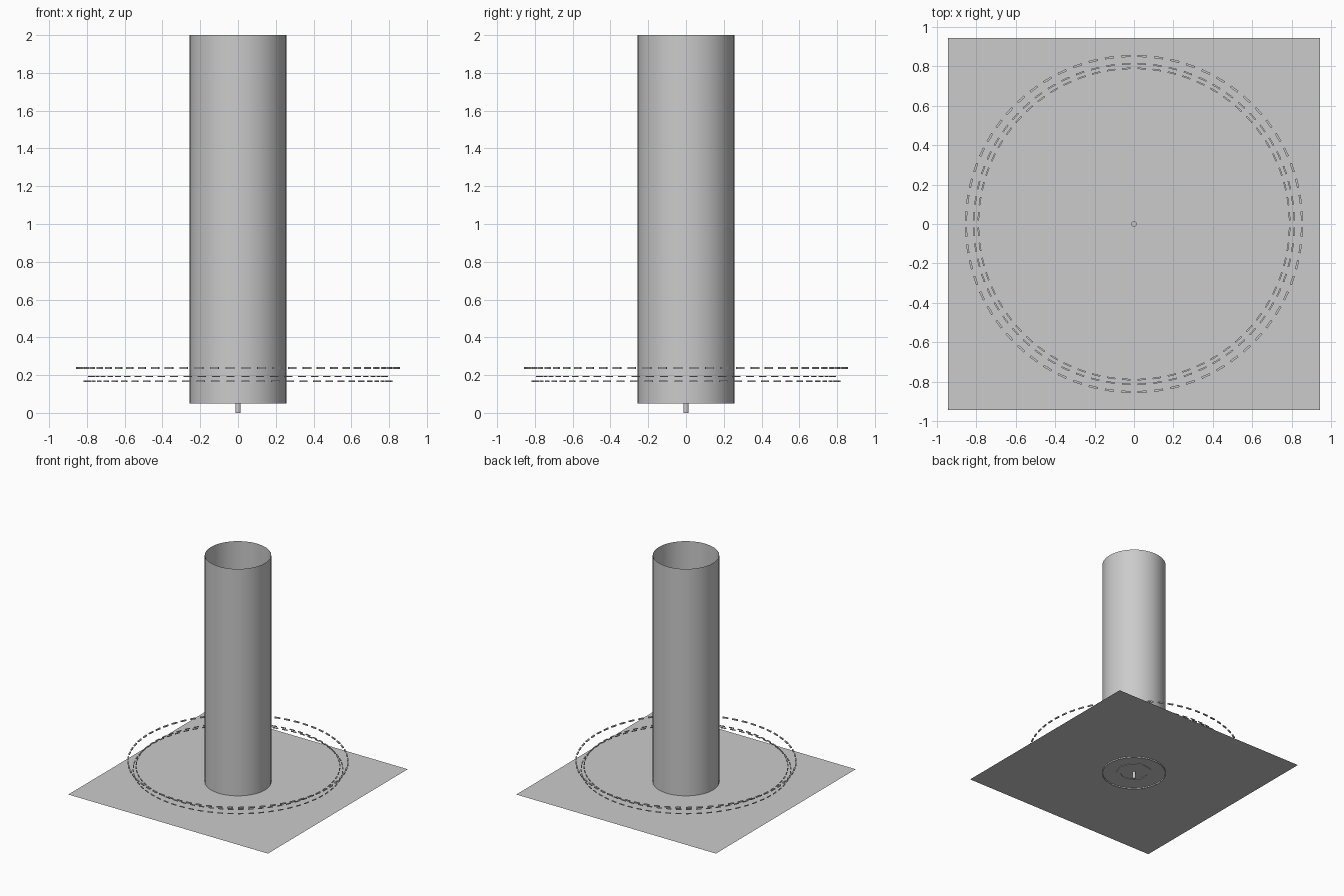
import bpy, bmesh
from math import sin, cos, pi

if "Cube" in bpy.data.objects:
    bpy.data.objects.remove(bpy.data.objects["Cube"])


def make(name, verts, faces, smooth=False):
    me = bpy.data.meshes.new(name)
    me.from_pydata(verts, [], faces)
    ob = bpy.data.objects.new(name, me)
    bpy.context.collection.objects.link(ob)
    if smooth:
        for p in me.polygons:
            p.use_smooth = True
    return ob


def lathe(name, profile, n, start=0.0, closed=False, smooth=False):
    """Revolve (radius, z) points around the z axis."""
    verts = [(r * cos(start + 2 * pi * i / n), r * sin(start + 2 * pi * i / n), z)
             for i in range(n) for r, z in profile]
    m = len(profile)
    faces = [(i * m + j, ((i + 1) % n) * m + j,
              ((i + 1) % n) * m + (j + 1) % m, i * m + (j + 1) % m)
             for i in range(n) for j in range(m if closed else m - 1)]
    return make(name, verts, faces, smooth)


def dashed_ring(name, radius, z, width, height, count=64, fill=0.55):
    """Ring of short box-shaped dashes."""
    verts, faces = [], []
    step = 2 * pi / count
    for i in range(count):
        b = len(verts)
        for a in (i * step + step * (1 - fill) / 2, i * step + step * (1 + fill) / 2):
            for r, h in ((-1, -1), (1, -1), (1, 1), (-1, 1)):
                rr = radius + r * width / 2
                verts.append((rr * cos(a), rr * sin(a), z + h * height / 2))
        faces += [(b, b + 1, b + 2, b + 3), (b + 7, b + 6, b + 5, b + 4)]
        faces += [(b + j, b + 4 + j, b + 4 + (j + 1) % 4, b + (j + 1) % 4) for j in range(4)]
    return make(name, verts, faces)


# Flat ground sheet
s, g = 0.945, 0.06
make("ground_sheet", [(-s, -s, g), (s, -s, g), (s, s, g), (-s, s, g)], [(0, 1, 2, 3)])

# Two nested open tubes forming the column
lathe("outer_tube", [(0.258, 0.05), (0.258, 2.0)], 32, smooth=True)
lathe("inner_tube", [(0.256, 0.05), (0.256, 2.0)], 24, 0.1, smooth=True)

# Floating dashed rings
dashed_ring("upper_dashed_ring", 0.853, 0.237, 0.011, 0.010)
dashed_ring("middle_dashed_ring", 0.790, 0.193, 0.008, 0.007)
dashed_ring("lower_dashed_ring", 0.813, 0.167, 0.008, 0.007)

# Nine-sided ring at the column base
lathe("base_ring", [(0.115, 0.056), (0.147, 0.056), (0.147, 0.066), (0.115, 0.066)],
      9, closed=True)

# Small centre pin below the sheet
pin = lathe("centre_pin", [(0.014, 0.0), (0.014, 0.07)], 12)
bm = bmesh.new()
bm.from_mesh(pin.data)
bmesh.ops.holes_fill(bm, edges=bm.edges[:], sides=0)
bmesh.ops.recalc_face_normals(bm, faces=bm.faces[:])
bm.to_mesh(pin.data)
bm.free()
